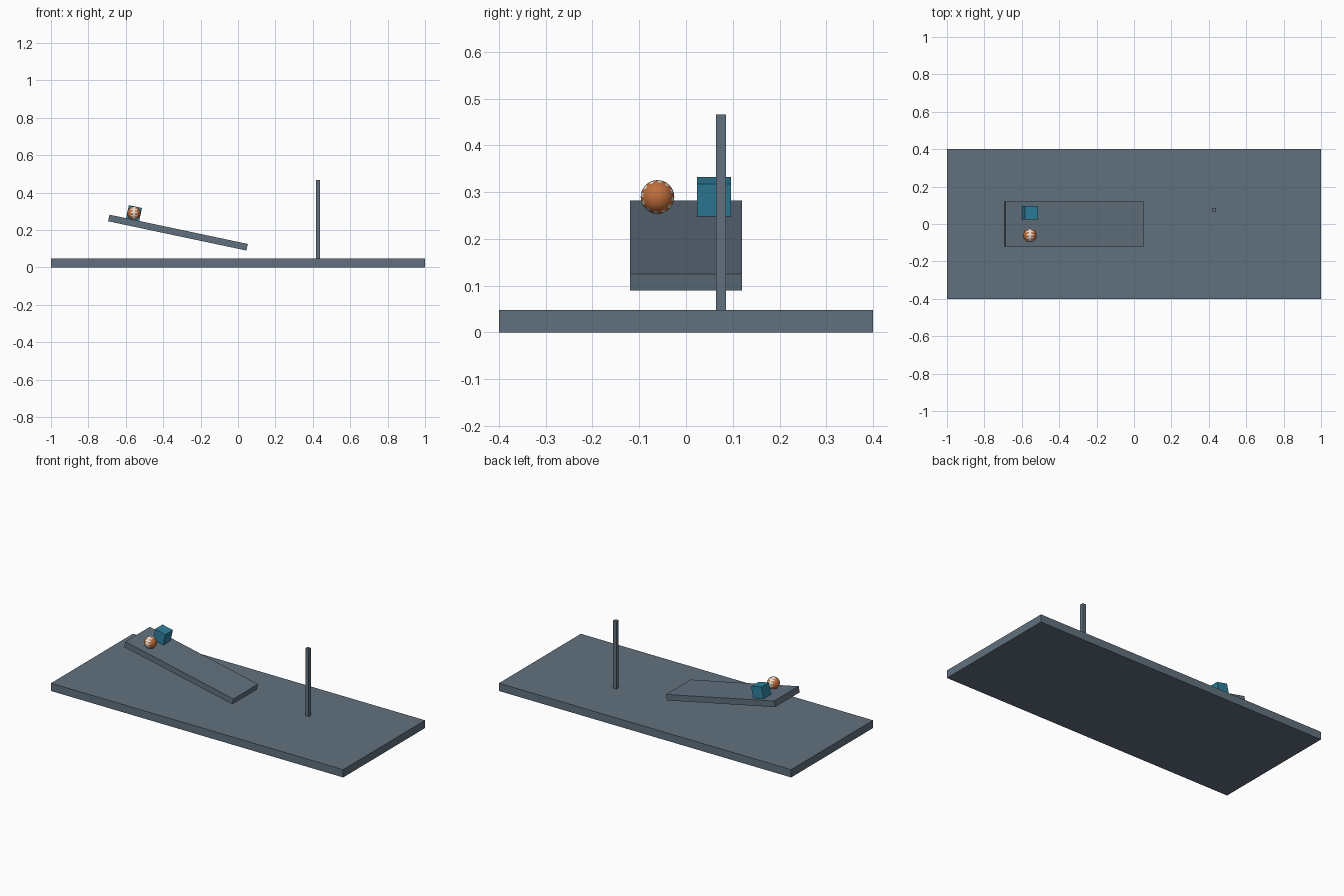
import bpy
import math
from mathutils import Matrix

cube = bpy.data.objects.get("Cube")
if cube:
    bpy.data.objects.remove(cube, do_unlink=True)


def material(name, rgb):
    m = bpy.data.materials.new(name)
    m.use_nodes = True
    m.diffuse_color = (*rgb, 1)
    m.node_tree.nodes["Principled BSDF"].inputs["Base Color"].default_value = (*rgb, 1)
    return m


slate = material("slate grey", (0.12, 0.165, 0.21))
teal = material("teal blue", (0.028, 0.22, 0.34))
orange = material("burnt orange", (0.52, 0.155, 0.045))
cream = material("cream white", (0.85, 0.8, 0.72))


def box(name, centre, size, mat, tilt=0):
    bpy.ops.mesh.primitive_cube_add(size=1, location=centre, rotation=(0, tilt, 0))
    ob = bpy.context.object
    ob.name = name
    ob.scale = size
    bpy.ops.object.transform_apply(location=False, rotation=False, scale=True)
    ob.data.materials.append(mat)
    return ob


TILT = math.radians(11.95)

# Ground slab, sloping ramp, upright post and sliding block
box("base_slab", (0, 0, 0.024), (2, 0.8, 0.048), slate)
box("ramp", (-0.321, 0, 0.186), (0.756, 0.24, 0.036), slate, TILT)
box("post", (0.427, 0.075, 0.257), (0.022, 0.022, 0.418), slate)
box("sliding_block", (-0.556, 0.06, 0.29), (0.072, 0.072, 0.072), teal, TILT)

# Rolling ball, with its poles along x
RADIUS = 0.036
SEGMENTS = 24
bpy.ops.mesh.primitive_uv_sphere_add(segments=SEGMENTS, ring_count=18, radius=RADIUS,
                                     location=(-0.556, -0.061, 0.29))
ball = bpy.context.object
ball.name = "rolling_ball"
ball.data.transform(Matrix.Rotation(math.pi / 2, 4, 'Y'))
ball.data.materials.append(orange)
ball.data.materials.append(cream)

# Toothed stripe around the middle: every second segment is wider
for face in ball.data.polygons:
    c = face.center
    segment = math.floor(math.atan2(c.z, c.y) / math.tau * SEGMENTS)
    reach = 0.45 if segment % 2 else 0.2
    face.material_index = int(abs(c.x) < reach * RADIUS)
bpy.ops.object.shade_smooth_by_angle()
